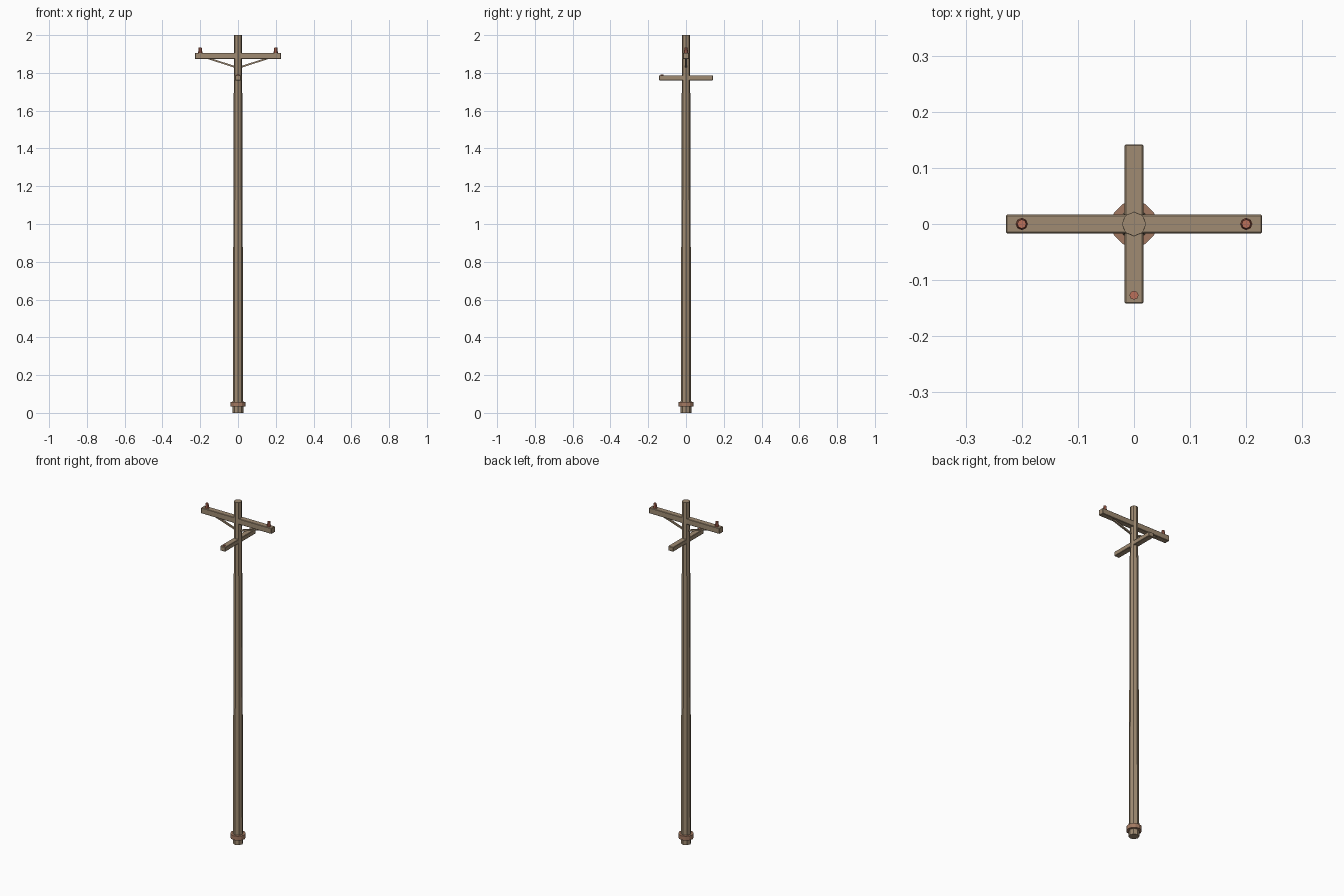
import bpy, math
from mathutils import Vector

if "Cube" in bpy.data.objects:
    bpy.data.objects.remove(bpy.data.objects["Cube"])


def material(name, rgb):
    m = bpy.data.materials.new(name)
    m.diffuse_color = (*rgb, 1)
    m.use_nodes = True
    m.node_tree.nodes["Principled BSDF"].inputs["Base Color"].default_value = m.diffuse_color
    return m


WOOD = material("wood", (0.35, 0.26, 0.17))
RUST = material("rust", (0.36, 0.19, 0.12))
CLAY = material("clay", (0.5, 0.16, 0.1))


def finish(name, mat):
    ob = bpy.context.object
    ob.name = name
    ob.data.materials.append(mat)
    return ob


def column(name, mat, sides, r1, r2, z1, z2, x=0, y=0):
    bpy.ops.mesh.primitive_cone_add(vertices=sides, radius1=r1, radius2=r2,
                                    depth=z2 - z1, location=(x, y, (z1 + z2) / 2))
    return finish(name, mat)


def beam(name, mat, size, loc, bevel=0.0):
    bpy.ops.mesh.primitive_cube_add(size=1, location=loc)
    ob = finish(name, mat)
    ob.scale = size
    bpy.ops.object.transform_apply(location=False, rotation=False, scale=True)
    if bevel:
        mod = ob.modifiers.new("worn_edges", 'BEVEL')
        mod.width, mod.segments = bevel, 1
    return ob


# Tapered octagonal pole and the band around its foot
column("pole", WOOD, 8, 0.028, 0.0215, 0, 2.0)
column("foot_band", RUST, 12, 0.041, 0.041, 0.033, 0.058)

# Two crossarms at right angles
beam("upper_crossarm", WOOD, (0.456, 0.033, 0.033), (0, 0, 1.89), 0.002)
beam("lower_crossarm", WOOD, (0.033, 0.284, 0.026), (0, 0, 1.774), 0.002)

# Diagonal braces and pin insulators under and on the upper crossarm
for side, label in ((-1, "left"), (1, "right")):
    a, b = Vector((side * 0.008, 0, 1.829)), Vector((side * 0.16, 0, 1.878))
    d = b - a
    brace = beam(label + "_brace", WOOD, (d.length, 0.01, 0.009), (a + b) / 2)
    brace.rotation_euler.y = -math.atan2(d.z, d.x)
    column(label + "_insulator_base", CLAY, 8, 0.011, 0.011, 1.9, 1.913, side * 0.2)
    column(label + "_insulator_cap", CLAY, 8, 0.010, 0.008, 1.913, 1.934, side * 0.2)

# Low insulator at the front of the lower crossarm
column("front_insulator", CLAY, 8, 0.008, 0.008, 1.762, 1.791, 0, -0.127)
